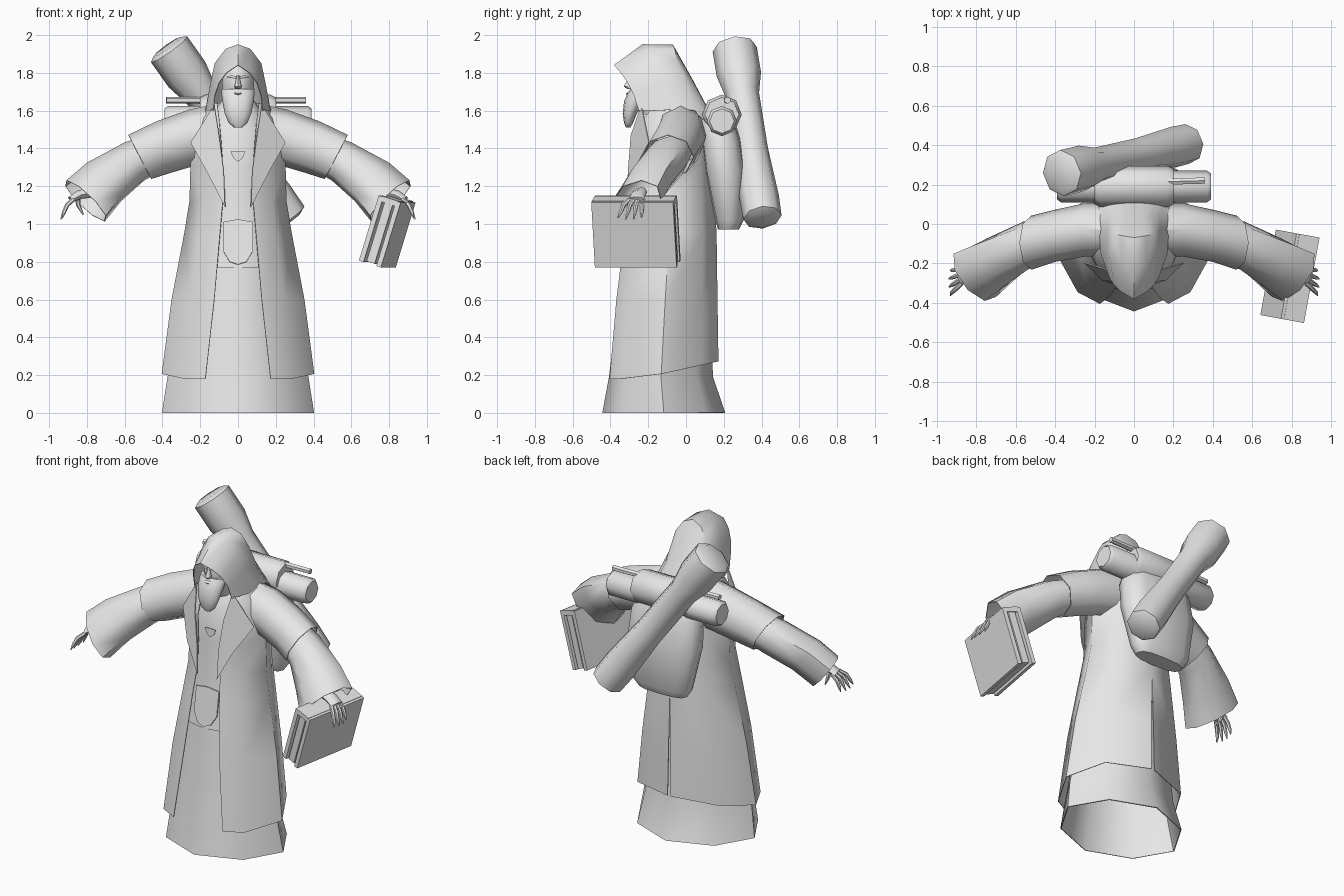
import bpy, bmesh, math
from mathutils import Vector, Matrix, Euler

V = Vector
grey = bpy.data.materials.new("plain_grey")
grey.diffuse_color = (0.8, 0.8, 0.8, 1)


def finish(name, bm, mirror=False, thick=0.0):
    """Turn a bmesh into an object, with optional mirror and thickness."""
    bmesh.ops.recalc_face_normals(bm, faces=bm.faces)
    me = bpy.data.meshes.new(name)
    bm.to_mesh(me)
    bm.free()
    me.materials.append(grey)
    ob = bpy.data.objects.new(name, me)
    bpy.context.collection.objects.link(ob)
    if mirror:
        ob.modifiers.new("mirror", 'MIRROR')
    if thick:
        s = ob.modifiers.new("thickness", 'SOLIDIFY')
        s.thickness, s.offset = thick, 0
    return ob


def grid(name, rows, closed=False, caps=(False, False), **kw):
    """Skin rows of points; closed joins each row into a ring."""
    bm = bmesh.new()
    vs = [[bm.verts.new(p) for p in row] for row in rows]
    n = len(rows[0])
    for r0, r1 in zip(vs, vs[1:]):
        for i in range(n if closed else n - 1):
            j = (i + 1) % n
            bm.faces.new((r0[i], r0[j], r1[j], r1[i]))
    for flag, row in zip(caps, (vs[0], vs[-1])):
        if flag:
            bm.faces.new(row)
    return finish(name, bm, **kw)


def ring(c, a, b, n, p=1.0):
    """Elliptic ring round c with half axes a and b; p below 1 is boxier."""
    def pw(v):
        return math.copysign(abs(v) ** p, v) if abs(v) > 1e-6 else 0
    ts = [2 * math.pi * i / n for i in range(n)]
    return [V(c) + V(a) * pw(math.cos(t)) + V(b) * pw(math.sin(t)) for t in ts]


def stack(name, levels, n=16, caps=(True, True), p=1.0, **kw):
    """Horizontal rings given as z, half width, front y, back y."""
    rows = [ring((0, (f + k) / 2, z), (0, (f - k) / 2, 0), (w, 0, 0), n, p) for z, w, f, k in levels]
    return grid(name, rows, True, caps, **kw)


def tube(name, pts, radii, n=8, **kw):
    """Round tapered tube along a path."""
    pts = [V(p) for p in pts]
    rows = []
    for i, (p, r) in enumerate(zip(pts, radii)):
        d = (pts[min(i + 1, len(pts) - 1)] - pts[max(i - 1, 0)]).normalized()
        a = d.cross(V((0, 1, 0))).normalized()
        rows.append(ring(p, a * r, d.cross(a) * r, n))
    return grid(name, rows, True, (True, True), **kw)


def plate(name, pts, thick=0.009, **kw):
    bm = bmesh.new()
    bm.faces.new([bm.verts.new(p) for p in pts])
    return finish(name, bm, thick=thick, **kw)


# Inner robe: open eight-sided skirt and a slightly overhanging tunic
stack("robe_skirt", [(0, .40, -.44, .205), (.19, .37, -.405, .14), (.45, .32, -.372, .13),
                     (.78, .27, -.335, .12)], 8, caps=(False, True), p=1.12, thick=.006)
stack("tunic", [(.77, .27, -.342, .12), (1.05, .225, -.30, .11), (1.3, .212, -.278, .10),
                (1.47, .20, -.265, .08), (1.58, .14, -.21, .06), (1.66, .08, -.17, .04)])

# Long coat: half sheet with front opening and back slit, mirrored
# z, half width, front y, back y, opening half width, slit half width
COAT = [(.18, .402, -.432, .17, .172, .010), (.60, .350, -.385, .165, .125, .006),
        (.95, .283, -.338, .16, .095, 0), (1.12, .255, -.308, .15, .08, 0),
        (1.31, .25, -.295, .14, .08, 0), (1.45, .255, -.285, .125, .09, 0),
        (1.56, .21, -.245, .112, .10, 0), (1.64, .15, -.20, .10, .11, 0)]
rows = []
for k, (z, w, f, b, gap, slit) in enumerate(COAT):
    t0, t1 = math.asin(gap / w), math.pi - math.asin(slit / w)
    row = []
    for t in (t0, max(t0 + .02, math.pi / 4), math.pi / 2, math.pi * .75, t1):
        y = (f + b) / 2 + (f - b) / 2 * math.cos(t)
        rise = max(0, y + .25) * .22 if k == 0 else 0
        row.append((w * math.sin(t), y, z + rise))
    rows.append(row)
grid("coat", rows, mirror=True, thick=.004)

# Lapels, neckline and belt tongue
plate("lapel", [(.125, -.235, 1.63), (.25, -.195, 1.43), (.16, -.283, 1.27), (.068, -.312, 1.09),
                (.075, -.305, 1.28), (.10, -.29, 1.47)], .006, mirror=True)
plate("neckline", [(-.04, -.279, 1.385), (-.025, -.280, 1.35), (0, -.282, 1.33),
                   (.025, -.280, 1.35), (.04, -.279, 1.385)], .003)
plate("belt_tongue", [(-.08, -.303, 1.01), (0, -.312, 1.025), (.08, -.303, 1.01),
                      (.08, -.326, .86), (.045, -.342, .80), (0, -.35, .785),
                      (-.045, -.342, .80), (-.08, -.326, .86)], .009)

# Sleeves: wide upper sleeve and flared lower sleeve
upper = [((.07, -.025, 1.49), (0, 0, .155), (0, .13, 0)), ((.25, -.03, 1.455), (.01, 0, .148), (0, .133, 0)),
         ((.40, -.06, 1.405), (.035, 0, .135), (0, .13, 0)), ((.52, -.095, 1.355), (.06, 0, .115), (0, .135, 0))]
lower = [((.45, -.08, 1.375), (.045, 0, .09), (0, .11, 0)), ((.55, -.11, 1.33), (.05, 0, .10), (.01, .12, 0)),
         ((.71, -.20, 1.222), (.09, .01, .10), (.035, .125, 0)), ((.807, -.26, 1.122), (.10, .025, .108), (.05, .128, 0))]
for name, rings in (("upper_sleeve", upper), ("lower_sleeve", lower)):
    grid(name, [ring(c, a, b, 8) for c, a, b in rings], True, mirror=True, thick=.004)

# Hands with spread fingers
grid("palm", [ring((.75, -.235, 1.17), (.015, 0, .025), (.01, .03, 0), 8),
              ring((.84, -.255, 1.155), (.012, 0, .022), (.01, .04, 0), 8),
              ring((.885, -.265, 1.13), (.01, 0, .014), (.01, .042, 0), 8)],
     True, (True, True), mirror=True)
for i in range(4):
    y, s = -.228 - .024 * i, -.004 - .009 * i
    drop = .008 * abs(i - 1.5)
    tube("finger", [(.872, y, 1.13), (.905, y + s, 1.10), (.922, y + 1.5 * s, 1.06),
                    (.942 - drop, y + 2 * s, 1.02 + drop)], [.012, .012, .010, .003], 6, mirror=True)
tube("thumb", [(.85, -.24, 1.145), (.845, -.225, 1.10), (.82, -.235, 1.05)], [.014, .012, .004], 6, mirror=True)

# Hood: half arches from the front rim to the nape, mirrored
HOOD = [[(0, -.38, 1.84), (.06, -.345, 1.80), (.098, -.31, 1.75), (.122, -.275, 1.68), (.13, -.25, 1.60)],
        [(0, -.23, 1.95), (.065, -.20, 1.925), (.122, -.17, 1.85), (.145, -.15, 1.74), (.17, -.14, 1.60)],
        [(0, -.07, 1.948), (.06, -.06, 1.925), (.105, -.05, 1.86), (.13, -.04, 1.75), (.17, -.03, 1.61)],
        [(0, .03, 1.77), (.05, .03, 1.765), (.095, .03, 1.73), (.125, .035, 1.67), (.17, .045, 1.60)],
        [(0, .11, 1.62), (.05, .11, 1.615), (.10, .108, 1.60), (.14, .10, 1.58), (.18, .09, 1.55)]]
grid("hood", HOOD, mirror=True, thick=.004)

# Head, face and beard
stack("head", [(1.58, .07, -.24, -.08), (1.66, .08, -.285, -.06), (1.74, .088, -.293, -.05),
               (1.80, .08, -.290, -.06), (1.87, .05, -.23, -.1)], 14)
plate("brow", [(.008, -.297, 1.782), (.035, -.29, 1.786), (.06, -.272, 1.778),
               (.035, -.292, 1.774), (.008, -.299, 1.768)], .009, mirror=True)
stack("nose", [(1.715, .014, -.31, -.28), (1.728, .02, -.33, -.28), (1.75, .013, -.317, -.28),
               (1.785, .009, -.30, -.27)], 8)
stack("beard", [(1.51, .02, -.318, -.295), (1.535, .05, -.328, -.28), (1.585, .07, -.335, -.26),
                (1.65, .083, -.328, -.22), (1.69, .088, -.310, -.2), (1.715, .086, -.295, -.2)], 12)
stack("lips", [(1.682, .010, -.312, -.28), (1.69, .024, -.318, -.28), (1.70, .02, -.308, -.28)], 8)


# Book: two thick covers, page block and rounded spine, tilted in the hand
def box(name, centre, size, bevel=0):
    bm = bmesh.new()
    bmesh.ops.create_cube(bm, size=1)
    bm.transform(Matrix.Translation(centre) @ Matrix.Diagonal((*size, 1)))
    if bevel:
        bmesh.ops.bevel(bm, geom=[e for e in bm.edges if all(v.co.z > centre[2] for v in e.verts)
                                  and abs(e.verts[0].co.x - e.verts[1].co.x) < 1e-5],
                        offset=bevel, segments=2, affect='EDGES')
    turn = Euler((0, .30, 0)).to_matrix().to_4x4()
    yaw = Matrix.Rotation(-.18, 4, 'Z')
    bm.transform(Matrix.Translation((.79, -.265, .96)) @ yaw @ turn)
    return finish(name, bm)


for s in (-1, 1):
    box("book_cover", (s * .049, 0, 0), (.026, .44, .36))
box("page_block", (0, 0, -.004), (.045, .425, .335))
box("book_spine", (0, 0, .168), (.122, .44, .03), .014)

# Boxy backpack with a bedroll and rods across the top
stack("backpack", [(.97, .165, .17, .28), (1.02, .20, .155, .305), (1.28, .245, .10, .318),
                   (1.45, .235, .08, .29), (1.56, .19, .07, .25), (1.62, .12, .08, .2)], 12, p=.72)
tube("bedroll", [(-.39, .19, 1.545), (-.37, .19, 1.545), (.37, .19, 1.545), (.39, .19, 1.545)],
     [.065, .08, .08, .065])
tube("bedroll_wrap", [(-.20, .19, 1.58), (-.17, .19, 1.58), (.17, .19, 1.58), (.20, .19, 1.58)],
     [.09, .105, .105, .09])
tube("rod", [(-.38, .20, 1.655), (.36, .22, 1.655)], [.018, .018], 6)

# Long diagonal bundle behind the pack, with blunt ends
start, end = V((-.365, .258, 1.925)), V((.268, .405, 1.035))
tube("diagonal_bundle", [start.lerp(end, f) for f in (-.015, 0, .15, .27, .6, .88, 1, 1.015)],
     [.09, .118, .118, .09, .089, .105, .102, .07], 8)

# Apply modifiers and shade smooth with sharp edges kept
for ob in bpy.data.objects:
    ob.select_set(True)
    bpy.context.view_layer.objects.active = ob
bpy.ops.object.convert(target='MESH')
bpy.ops.object.shade_smooth_by_angle(angle=math.radians(50))
